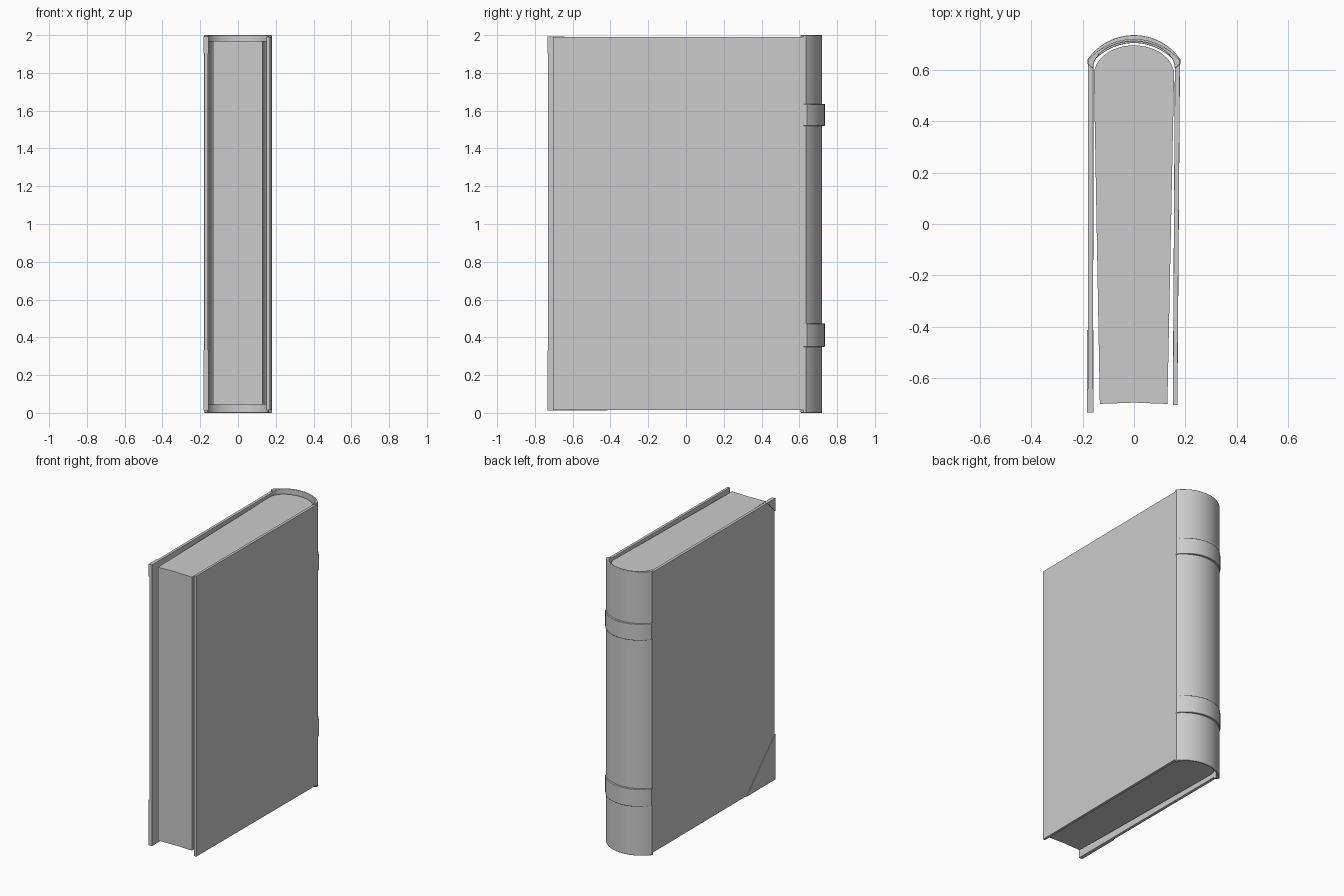
import bpy, bmesh, math

if "Cube" in bpy.data.objects:
    bpy.data.objects.remove(bpy.data.objects["Cube"])


def prism(name, outline, z0, z1, bevel=0.0, smooth=False):
    """Extrude an xy outline from z0 to z1."""
    bm = bmesh.new()
    face = bm.faces.new([bm.verts.new((x, y, z0)) for x, y in outline])
    res = bmesh.ops.extrude_face_region(bm, geom=[face])
    top = [v for v in res["geom"] if isinstance(v, bmesh.types.BMVert)]
    bmesh.ops.translate(bm, verts=top, vec=(0, 0, z1 - z0))
    return finish(name, bm, bevel, smooth)


def finish(name, bm, bevel=0.0, smooth=False):
    bmesh.ops.recalc_face_normals(bm, faces=bm.faces)
    me = bpy.data.meshes.new(name)
    bm.to_mesh(me)
    bm.free()
    ob = bpy.data.objects.new(name, me)
    bpy.context.collection.objects.link(ob)
    if bevel:
        mod = ob.modifiers.new("edge_bevel", 'BEVEL')
        mod.width = bevel
        mod.segments = 2
        mod.limit_method = 'ANGLE'
        mod.angle_limit = math.radians(50)
    if smooth:
        bpy.ops.object.select_all(action='DESELECT')
        ob.select_set(True)
        bpy.context.view_layer.objects.active = ob
        bpy.ops.object.shade_smooth_by_angle(angle=math.radians(35))
    return ob


def circle_arc(half, y_end, y_top, n=24):
    """Circular arc from +half to -half, peaking at y_top."""
    s = y_top - y_end
    r = (half * half + s * s) / (2 * s)
    a = math.asin(half / r)
    return [(r * math.sin(a - 2 * a * i / n), y_top - r + r * math.cos(a - 2 * a * i / n))
            for i in range(n + 1)]


def ellipse_arc(rx, ry, cy, n=24):
    return [(rx * math.cos(math.pi * i / n), cy + ry * math.sin(math.pi * i / n))
            for i in range(n + 1)]


# Page block with rounded back, tapering to the fore edge
pages = ellipse_arc(0.156, 0.115, 0.58) + [(-0.133, -0.70), (0, -0.695), (0.13, -0.70)]
prism("page_block", pages, 0.045, 1.97, smooth=True)

# Cover boards
prism("left_cover", [(-0.179, -0.731), (-0.159, -0.731), (-0.158, 0.627), (-0.179, 0.627)],
      0.014, 1.99, 0.002)
prism("right_cover", [(0.151, -0.705), (0.169, -0.705), (0.179, 0.627), (0.159, 0.627)],
      0.014, 1.99, 0.002)

# Rounded spine shell
inner = ellipse_arc(0.159, 0.105, 0.605)
spine = [(0.179, 0.622)] + circle_arc(0.179, 0.636, 0.720) + [(-0.179, 0.622)]
prism("spine", spine + [p for p in reversed(inner)], 0.0, 2.0, 0.003, True)

# Raised spine bands
band = [(0.181, 0.622)] + circle_arc(0.181, 0.640, 0.735) + [(-0.181, 0.622)]
band_inner = [(x * 0.95, y - 0.016) for x, y in circle_arc(0.179, 0.636, 0.720)]
for name, z0, z1 in (("lower_band", 0.35, 0.473), ("upper_band", 1.52, 1.635)):
    prism(name, band + band_inner[::-1], z0, z1, 0.002, True)

# Triangular corner guards on the left board
for name, z, dy, dz in (("lower_corner", 0.012, 0.32, 0.32), ("upper_corner", 1.992, 0.09, -0.09)):
    bm = bmesh.new()
    tri = [(-0.733, z), (-0.733 + dy, z), (-0.733, z + dz)]
    face = bm.faces.new([bm.verts.new((-0.182, y, zz)) for y, zz in tri])
    res = bmesh.ops.extrude_face_region(bm, geom=[face])
    verts = [v for v in res["geom"] if isinstance(v, bmesh.types.BMVert)]
    bmesh.ops.translate(bm, verts=verts, vec=(0.025, 0, 0))
    finish(name, bm)
